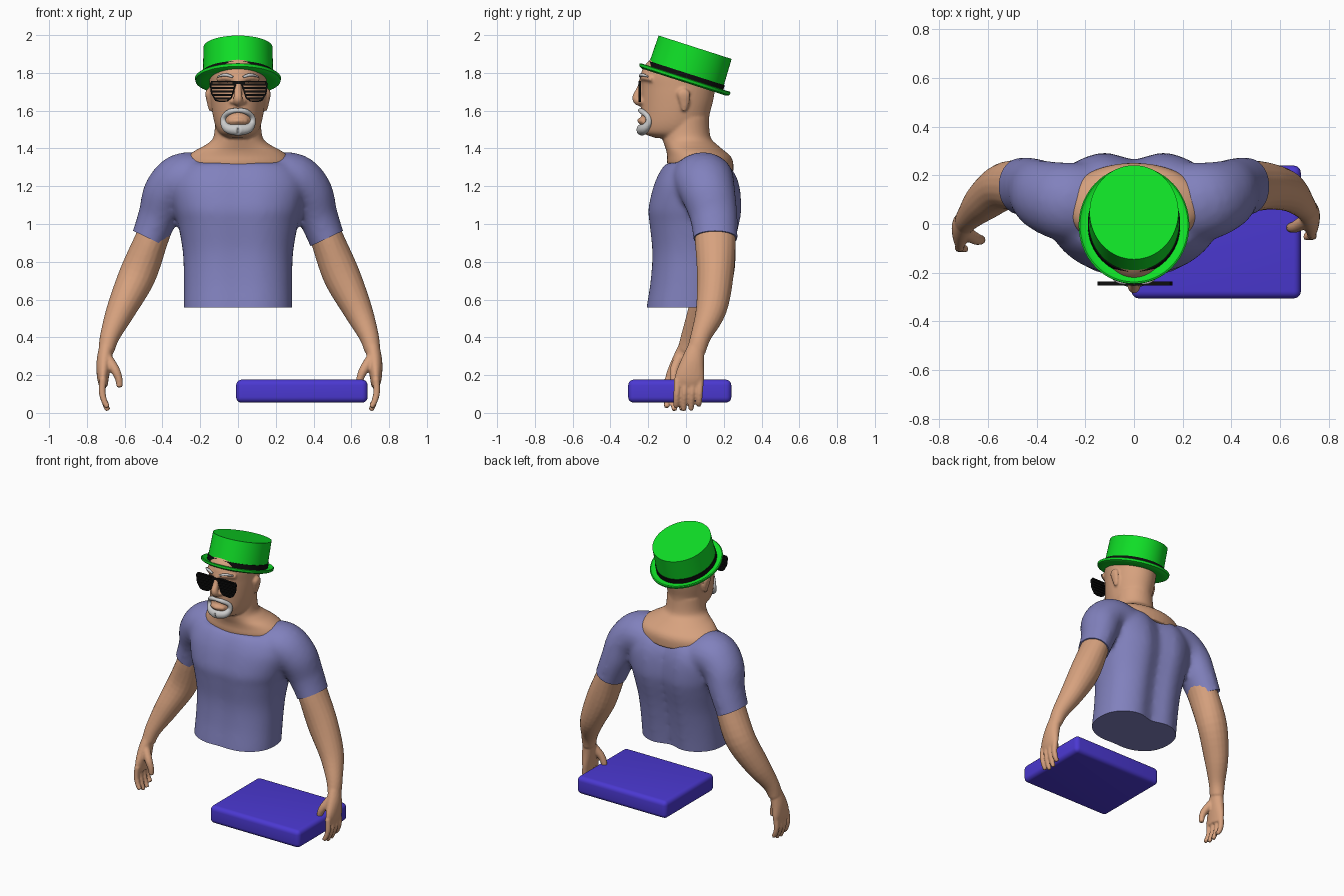
import bpy, bmesh, math
from mathutils import Vector, Matrix

if "Cube" in bpy.data.objects:
    bpy.data.objects.remove(bpy.data.objects["Cube"])


def material(name, rgb):
    m = bpy.data.materials.new(name)
    m.diffuse_color = (*rgb, 1)
    m.use_nodes = True
    m.node_tree.nodes["Principled BSDF"].inputs["Base Color"].default_value = m.diffuse_color
    return m


SKIN = material("skin", (0.68, 0.36, 0.21))
SHIRT = material("shirt_lavender", (0.22, 0.22, 0.51))
GREEN = material("hat_green", (0.005, 0.74, 0.02))
BLACK = material("black", (0.004, 0.004, 0.004))
GREY = material("beard_grey", (0.6, 0.6, 0.6))
BLUE = material("box_blue", (0.07, 0.04, 0.64))


def finish(bm, name, mat, angle=40):
    bmesh.ops.recalc_face_normals(bm, faces=bm.faces)
    me = bpy.data.meshes.new(name)
    bm.to_mesh(me)
    bm.free()
    me.materials.append(mat)
    me.shade_smooth()
    me.set_sharp_from_angle(angle=math.radians(angle))
    ob = bpy.data.objects.new(name, me)
    bpy.context.collection.objects.link(ob)
    return ob


def spline(rows, n=5):
    """Smooth interpolation through rows of numbers."""
    rows = [Vector(r) for r in rows]
    out = []
    for i in range(len(rows) - 1):
        a, b, c, d = rows[max(i - 1, 0)], rows[i], rows[i + 1], rows[min(i + 2, len(rows) - 1)]
        for k in range(n):
            t = k / n
            out.append(b + (c - a) * (t / 2) + (a * 2 - b * 5 + c * 4 - d) * (t * t / 2)
                       + (b * 3 - a - c * 3 + d) * (t ** 3 / 2))
    return out + [rows[-1]]


def skin_rings(bm, rings):
    vs = [[bm.verts.new(p) for p in r] for r in rings]
    n = len(vs[0])
    for a, b in zip(vs, vs[1:]):
        for i in range(n):
            bm.faces.new((a[i], a[(i + 1) % n], b[(i + 1) % n], b[i]))
    bm.faces.new(vs[0][::-1])
    bm.faces.new(vs[-1])


def stack(bm, rows, power=1.0, groove=0.0, taper=0.0):
    """Horizontal sections: height, half width, front y, back y."""
    rings = []
    for z, rx, yf, yb in spline(rows):
        ring = []
        for i in range(48):
            c, s = math.cos(i * math.tau / 48), math.sin(i * math.tau / 48)
            x = rx * math.copysign(abs(c) ** power, c)
            y = (yf + yb) / 2 + (yb - yf) / 2 * math.copysign(abs(s) ** power, s)
            x *= 1 - taper * max(0, -s)
            y -= math.copysign(groove if s > 0 else groove * 0.3, s) * math.exp(-(x / 0.08) ** 2)
            ring.append((x, y, z))
        rings.append(ring)
    skin_rings(bm, rings)


def tube(bm, rows, side=1, n=5):
    """Path rows: x, y, z, radius along y, radius across."""
    pts = spline([(r[0] * side, *r[1:4], r[-1]) for r in rows], n)
    pos = [Vector(p[:3]) for p in pts]
    rings = []
    for i, p in enumerate(pts):
        t = (pos[min(i + 1, len(pos) - 1)] - pos[max(i - 1, 0)]).normalized()
        ref = Vector((0, 1, 0)) if abs(t.y) < 0.9 else Vector((0, 0, 1))
        u = (ref - t * ref.dot(t)).normalized()
        v = t.cross(u)
        rings.append([pos[i] + u * (p[3] * math.cos(a)) + v * (p[4] * math.sin(a))
                      for a in (k * math.tau / 20 for k in range(20))])
    skin_rings(bm, rings)


def fuse(bm, name, mat, voxel, smooth):
    """Merge overlapping volumes into one smooth surface."""
    ob = finish(bm, name, mat, 180)
    r = ob.modifiers.new("fuse", 'REMESH')
    r.mode, r.voxel_size, r.use_smooth_shade = 'VOXEL', voxel, True
    s = ob.modifiers.new("soften", 'SMOOTH')
    s.factor, s.iterations = 0.5, smooth
    dg = bpy.context.evaluated_depsgraph_get()
    me = bpy.data.meshes.new_from_object(ob.evaluated_get(dg))
    ob.modifiers.clear()
    ob.data = me
    return ob


# Shirt: torso and sleeves fused, then hems cut clean
bm = bmesh.new()
stack(bm, [(.48, .287, -.225, .21), (.56, .288, -.218, .217), (.70, .287, -.197, .235),
           (.85, .292, -.188, .262), (1.0, .318, -.202, .298), (1.08, .34, -.208, .308),
           (1.2, .36, -.18, .297), (1.28, .33, -.145, .265), (1.325, .28, -.11, .22)],
      power=0.85, groove=0.045)
for s in (1, -1):
    tube(bm, [(.10, .08, 1.20, .17, .13), (.27, .09, 1.235, .165, .147), (.37, .115, 1.17, .147, .13),
              (.42, .145, 1.05, .128, .108), (.467, .155, .93, .118, .097), (.51, .16, .82, .112, .095)], s)
shirt = fuse(bm, "shirt", SHIRT, 0.016, 8)
bm = bmesh.new()
bm.from_mesh(shirt.data)


def cut(co, no, keep):
    geom = [v for v in bm.verts if keep(v.co)]
    geom += [e for e in bm.edges if all(keep(v.co) for v in e.verts)]
    geom += [f for f in bm.faces if all(keep(v.co) for v in f.verts)]
    bmesh.ops.bisect_plane(bm, geom=geom, plane_co=co, plane_no=no, clear_outer=True)
    bmesh.ops.holes_fill(bm, edges=[e for e in bm.edges if e.is_boundary], sides=0)


cut((0, 0, .558), (0, 0, -1), lambda p: True)
for s in (1, -1):
    cut((s * .463, 0, .92), (s * .43, 0, -.9), lambda p: p.x * s > .345 and p.z < 1.04)
bpy.data.objects.remove(shirt)
finish(bm, "shirt", SHIRT, 50)

# Head, neck, nose, brow and ears
bm = bmesh.new()
stack(bm, [(1.27, .29, -.09, .25), (1.325, .285, -.10, .25), (1.36, .265, -.10, .235),
           (1.39, .225, -.105, .20), (1.42, .17, -.115, .165), (1.46, .13, -.125, .13),
           (1.56, .12, -.12, .12)])
stack(bm, [(1.455, .07, -.16, .06), (1.48, .10, -.225, .10), (1.52, .12, -.238, .118),
           (1.58, .134, -.236, .125), (1.65, .144, -.236, .143), (1.72, .15, -.236, .155),
           (1.80, .152, -.238, .165), (1.87, .14, -.19, .16), (1.91, .09, -.1, .12)], taper=0.1)
tube(bm, [(0, -.23, 1.77, .016, .018), (0, -.243, 1.72, .017, .018), (0, -.262, 1.67, .023, .024),
          (0, -.255, 1.645, .018, .024), (0, -.235, 1.63, .01, .012)])
tube(bm, [(-.05, -.222, 1.543, .012), (0, -.243, 1.547, .015), (.05, -.222, 1.543, .012)])
for s in (1, -1):
    tube(bm, [(.012, -.24, 1.65, .016), (.03, -.234, 1.648, .014), (.038, -.225, 1.645, .008)], s)
    tube(bm, [(.01, -.23, 1.765, .014), (.06, -.222, 1.775, .015), (.11, -.18, 1.765, .012)], s)
    tube(bm, [(.142, -.01, 1.60, .014, .011), (.15, -.008, 1.64, .026, .014),
              (.158, -.012, 1.69, .034, .015), (.154, -.012, 1.715, .016, .009)], s)
fuse(bm, "head_and_neck", SKIN, 0.008, 4)

# Arms with hands
WRIST = {1: (.712, .055), -1: (.697, .005)}
for s, (wx, wy) in WRIST.items():
    bm = bmesh.new()
    tube(bm, [(wx - .28, .15, 1.02, .105, .085), (wx - .24, .155, .92, .108, .088),
              (wx - .165, .155, .73, .097, .098), (wx - .08, .06 + wy * .8 + .03, .55, .082, .078),
              (wx - .02, wy + .025, .41, .055, .053), (wx, wy, .33, .05, .042)], s)
    # palm
    tube(bm, [(wx, wy, .35, .045, .038), (wx + .012, wy - .02, .27, .062, .04),
              (wx + .018, wy - .035, .19, .078, .032), (wx + .015, wy - .04, .14, .072, .022)], s)
    # fingers
    for k, tip in enumerate((.03, .012, .016, .04)):
        y = wy - .04 + (k - 1.5) * .04
        tube(bm, [(wx + .018, y, .18, .019), (wx + .022, y - .003, .11, .018),
                  (wx + .01, y - .006, .06, .016), (wx - .008, y - .008, tip, .014)], s)
    # thumb
    tube(bm, [(wx - .005, wy - .04, .29, .028), (wx - .045, wy - .065, .23, .025),
              (wx - .066, wy - .07, .18, .02), (wx - .07, wy - .07, .135, .016)], s)
    fuse(bm, "right_side_arm" if s > 0 else "left_side_arm", SKIN, 0.007, 3)

# Moustache, goatee and eyebrows
bm = bmesh.new()
for s in (1, -1):
    tube(bm, [(0, -.243, 1.602, .012), (.04, -.233, 1.596, .015), (.073, -.203, 1.57, .015),
              (.076, -.198, 1.535, .018), (.052, -.22, 1.505, .026), (0, -.235, 1.498, .031)], s)
    tube(bm, [(.025, -.243, 1.777, .007), (.065, -.235, 1.79, .01), (.108, -.2, 1.78, .006)], s)
fuse(bm, "beard_and_eyebrows", GREY, 0.006, 2)

# Tilted hat, oval in plan
HAT = (Matrix.Translation((0, -.005, 1.77)) @ Matrix.Rotation(math.radians(-17.8), 4, 'X')
       @ Matrix.Diagonal((.9, 1, 1, 1)))


def lathe(name, mat, profile):
    bm = bmesh.new()
    skin_rings(bm, [[HAT @ Vector((r * math.cos(a), r * math.sin(a), z))
                     for a in (k * math.tau / 64 for k in range(64))] for r, z in profile])
    finish(bm, name, mat)


lathe("hat", GREEN, [(.2, -.02), (.235, -.02), (.25, -.012), (.253, .002), (.247, .006),
                     (.235, -.002), (.207, -.003), (.203, .174)])
lathe("hat_band", BLACK, [(.19, -.002), (.211, -.002), (.211, .03), (.19, .03)])

# Slatted glasses
LENS = [(.012, 1.742), (.025, 1.757), (.145, 1.757), (.154, 1.742), (.147, 1.69),
        (.125, 1.652), (.1, 1.645), (.06, 1.648), (.036, 1.668)]
Y0, Y1 = -.252, -.237
bm = bmesh.new()


def bar(x0, x1, z0, z1):
    m = Matrix.Translation(((x0 + x1) / 2, (Y0 + Y1) / 2, (z0 + z1) / 2))
    bmesh.ops.create_cube(bm, size=1, matrix=m @ Matrix.Diagonal((x1 - x0, Y1 - Y0, z1 - z0, 1)))


for s in (1, -1):
    mid = Vector((.085, 1.703))
    outer = [Vector(p) for p in LENS]
    inner = [mid + (p - mid) * .87 for p in outer]
    n = len(outer)
    loops = [[bm.verts.new((.004 + s * p.x, y, p.y)) for p in ps]
             for ps, y in ((outer, Y0), (inner, Y0), (inner, Y1), (outer, Y1))]
    for a, b in zip(loops, loops[1:] + loops[:1]):
        for i in range(n):
            bm.faces.new((a[i], a[(i + 1) % n], b[(i + 1) % n], b[i]))
    for k in range(5):
        z = 1.664 + k * .0185
        xs = [p.x + (q.x - p.x) * (z - p.y) / (q.y - p.y)
              for p, q in zip(outer, outer[1:] + outer[:1]) if (p.y - z) * (q.y - z) < 0]
        x0, x1 = sorted((.004 + s * (min(xs) + .004), .004 + s * (max(xs) - .004)))
        bar(x0, x1, z - .0055, z + .0055)
bar(-.03, .038, 1.742, 1.757)
finish(bm, "shutter_glasses", BLACK, 30)

# Rounded flat box under the hand
bm = bmesh.new()
bmesh.ops.create_cube(bm, size=1, matrix=Matrix.Translation((.338, -.033, .115))
                      @ Matrix.Diagonal((.696, .546, .122, 1)))
bmesh.ops.bevel(bm, geom=bm.edges[:], offset=.03, segments=5, profile=.5, affect='EDGES')
finish(bm, "flat_box", BLUE)
